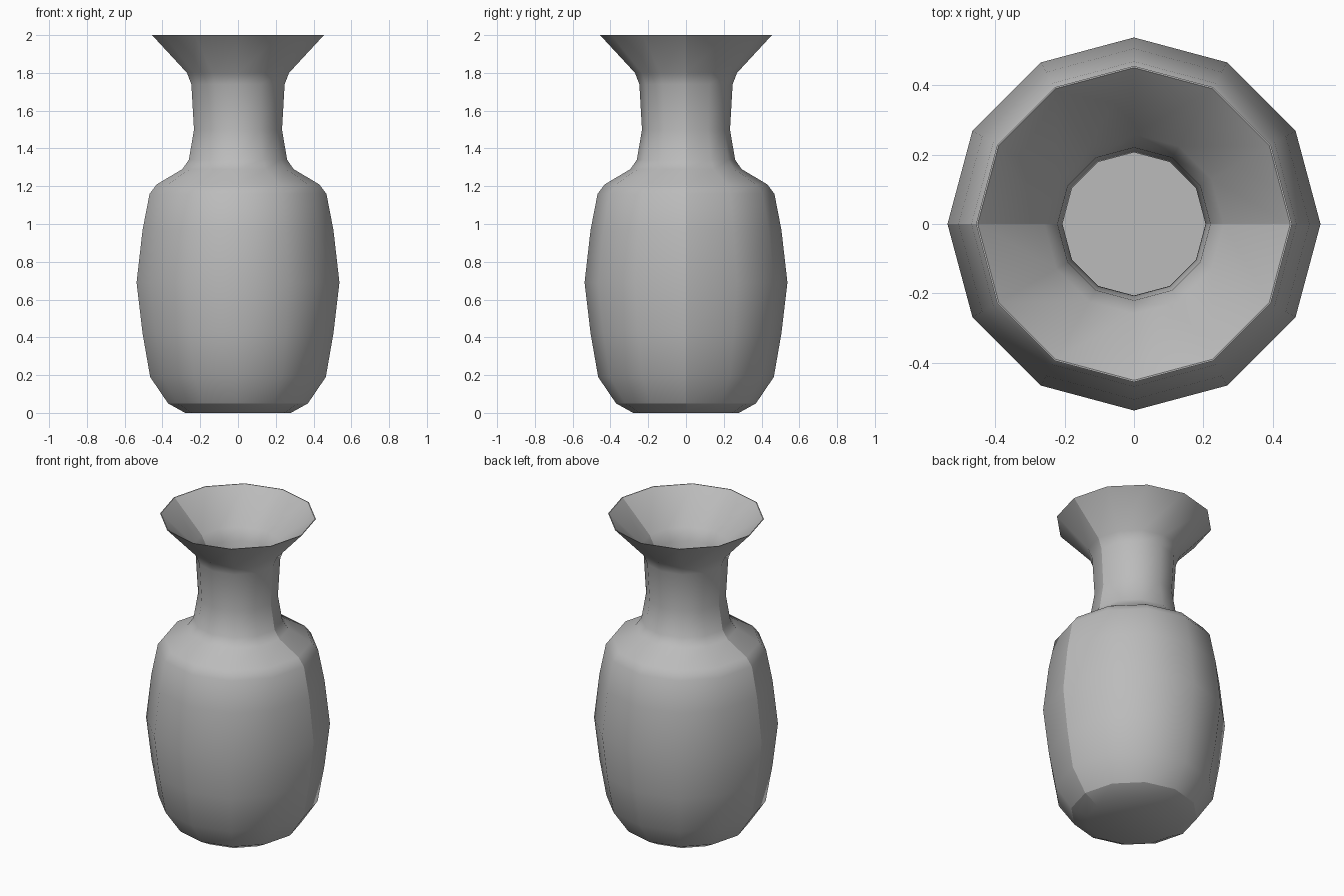
import bpy, bmesh, math
from mathutils import Matrix

SIDES = 12

if "Cube" in bpy.data.objects:
    bpy.data.objects.remove(bpy.data.objects["Cube"], do_unlink=True)

# Single plain grey clay
clay = bpy.data.materials.new("grey_clay")
clay.use_nodes = True
grey = (0.5, 0.5, 0.5, 1)
clay.diffuse_color = grey
clay.node_tree.nodes["Principled BSDF"].inputs["Base Color"].default_value = grey

# Radius and height, from the foot up the outside to the lip
foot = (0.37, 0.05)
outside = [(0.28, 0), foot, (0.465, 0.19), (0.505, 0.42), (0.537, 0.69),
           (0.505, 0.97), (0.468, 1.16), (0.43, 1.21), (0.295, 1.29),
           (0.26, 1.34), (0.233, 1.5), (0.247, 1.74), (0.27, 1.8), (0.455, 2)]
# Back down the inside to the floor
inside = [(0.45, 2), (0.258, 1.81), (0.22, 1.74), (0.206, 1.5), (0.232, 1.34),
          (0.27, 1.27), (0.4, 1.18), (0.437, 1.14), (0.508, 0.69),
          (0.435, 0.2), (0.35, 0.08), (0.27, 0.04)]


def ring(bm, radius, z):
    return bmesh.ops.create_circle(bm, segments=SIDES, radius=radius,
                                   matrix=Matrix.Translation((0, 0, z)))["verts"]


# Vase wall: bridge the rings, then close the base and inner floor
bm = bmesh.new()
rings = [ring(bm, r, z) for r, z in outside + inside]
for low, high in zip(rings, rings[1:]):
    for i in range(SIDES):
        j = (i + 1) % SIDES
        bm.faces.new((low[i], low[j], high[j], high[i]))
bm.faces.new(rings[0])
bm.faces.new(rings[-1])
bmesh.ops.recalc_face_normals(bm, faces=bm.faces)

for face in bm.faces:
    face.smooth = True

# Crisp foot, lip, floor and side seams; everything else stays smooth
lip = len(outside) - 1
crisp = [set(rings[i]) for i in (1, lip, lip + 1, len(rings) - 1)]
for edge in bm.edges:
    on_ring = any(all(v in verts for v in edge.verts) for verts in crisp)
    on_seam = all(abs(v.co.y) < 0.001 for v in edge.verts)
    edge.smooth = not (on_ring or on_seam)

mesh = bpy.data.meshes.new("vase")
bm.to_mesh(mesh)
bm.free()
mesh.materials.append(clay)
vase = bpy.data.objects.new("vase", mesh)
bpy.context.collection.objects.link(vase)
